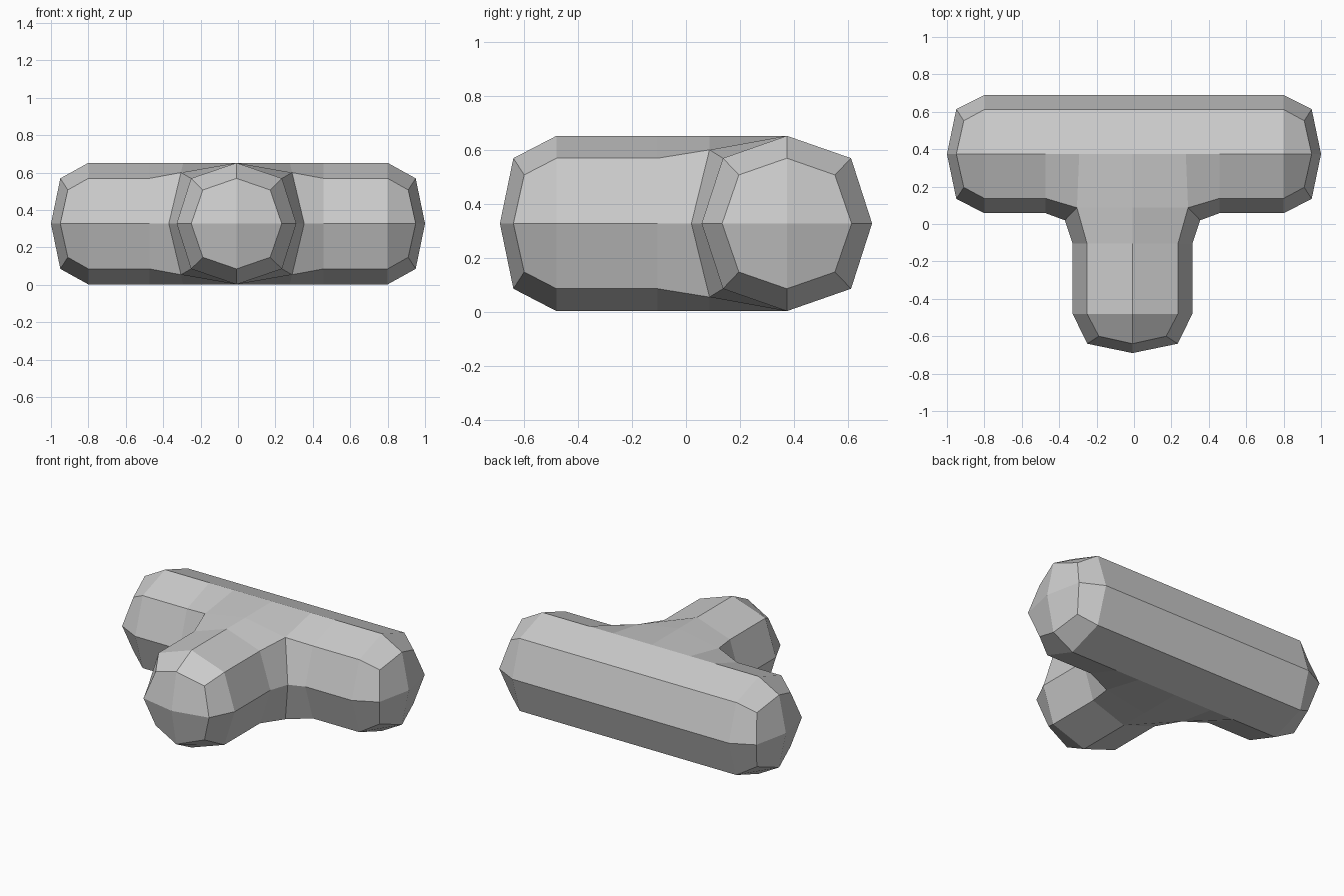
import bpy, bmesh

if "Cube" in bpy.data.objects:
    bpy.data.objects.remove(bpy.data.objects["Cube"])

CX, CZ, CY = -0.008, 0.327, 0.374      # stem centre x, mid height, crossbar axis y
bm = bmesh.new()


def face(pts, sx, sz):
    # points are (offset from stem centre, y, height above mid), mirrored by sx / sz
    bm.faces.new([bm.verts.new((CX + sx * u, y, CZ + sz * w)) for u, y, w in pts])


def strip(a, b, sx, sz):
    for i in range(len(a) - 1):
        face([a[i], a[i + 1], b[i + 1], b[i]], sx, sz)


def cap(ring, inner, pole, sx, sz):
    # quarter of a rounded end: two side quads and one quad at the pole
    strip(ring, inner, sx, sz)
    face([pole] + inner, sx, sz)


for sx in (1, -1):
    def ex(x):
        return x - sx * CX              # crossbar ends stay symmetric about x = 0

    def bar(u):
        # upper half of the crossbar section, back to front
        return [(u, 0.69, 0), (u, 0.612, 0.242), (u, CY, 0.325),
                (u, 0.137, 0.242), (u, 0.058, 0)]

    for sz in (1, -1):
        # crossbar end section and its rounded cap
        end, near = bar(ex(0.8)), bar(0.465)
        strip(end, near, sx, sz)
        for s, ring in ((1, end[:3]), (-1, end[:1:-1])):
            inner = [(ex(0.95), CY + s * 0.24, 0), (ex(0.91), CY + s * 0.178, 0.18),
                     (ex(0.95), CY, 0.242)]
            cap(ring, inner, (ex(1.0), CY, 0), sx, sz)

        # junction: crossbar blends into the stem
        j_top, j_diag, j_side = (0.285, CY, 0.325), (0.297, 0.087, 0.273), (0.362, 0.02, 0)
        back = bar(0.285)[:2]
        strip(near, back + [j_top, j_diag, j_side], sx, sz)
        centre = bar(0)[:3]
        strip(back + [j_top], centre, sx, sz)
        front = (0, 0.087, 0.325)
        face([j_top, j_diag, front, centre[2]], sx, sz)

        # stem and its rounded cap
        def stem(y):
            return [(0.32, y, 0), (0.243, y, 0.242), (0, y, 0.325)]
        strip([j_side, j_diag, front], stem(-0.105), sx, sz)
        strip(stem(-0.105), stem(-0.48), sx, sz)
        cap(stem(-0.48), [(0.242, -0.64, 0), (0.18, -0.6, 0.18), (0, -0.64, 0.242)],
            (0, -0.69, 0), sx, sz)

# weld the mirrored quarters
bmesh.ops.remove_doubles(bm, verts=bm.verts, dist=0.0005)
bmesh.ops.recalc_face_normals(bm, faces=bm.faces)
mesh = bpy.data.meshes.new("t_pipe")
bm.to_mesh(mesh)
bm.free()
bpy.context.collection.objects.link(bpy.data.objects.new("t_pipe", mesh))
